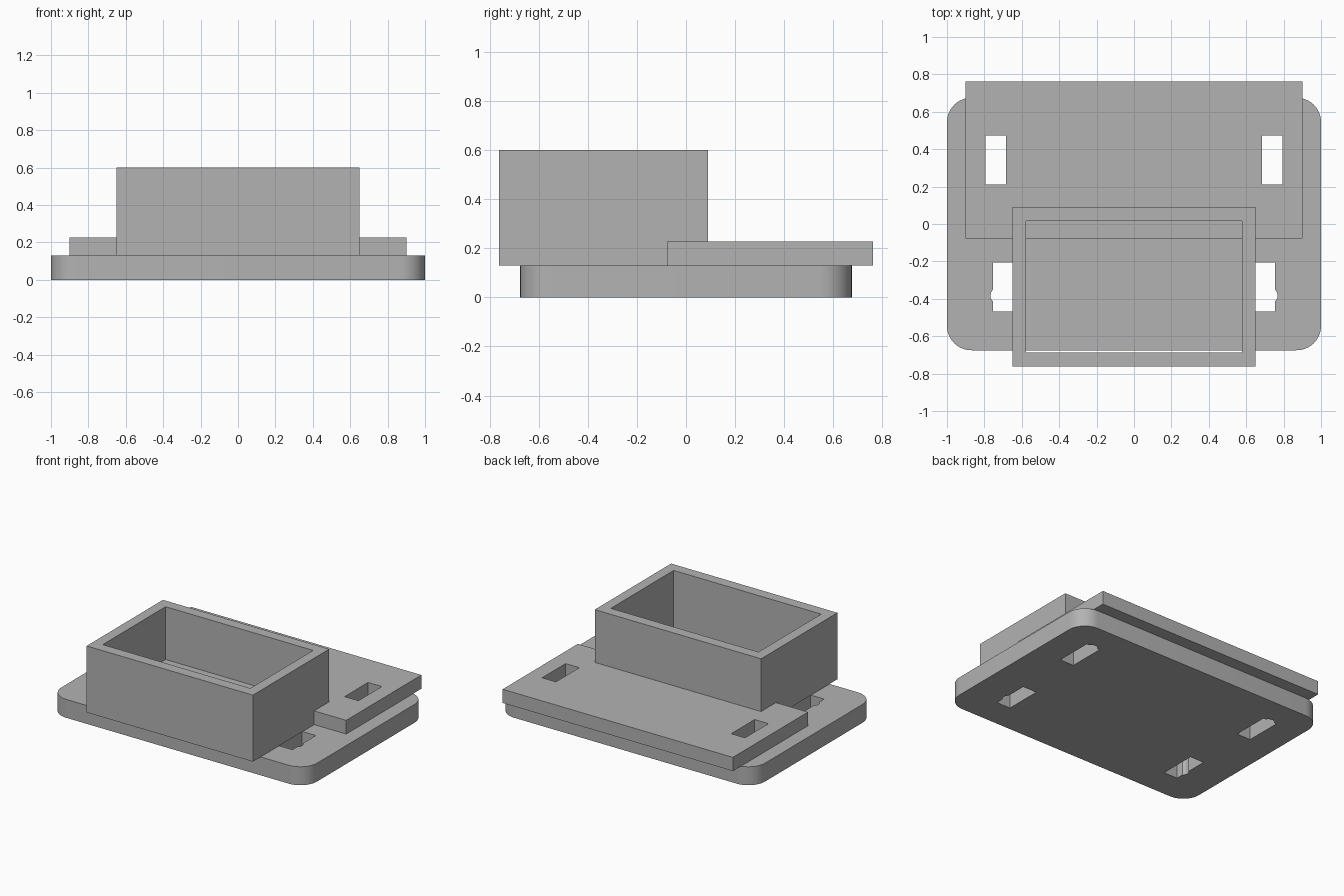
import bpy, bmesh, math
from mathutils import Matrix

cube = bpy.data.objects.get("Cube")
if cube:
    bpy.data.objects.remove(cube, do_unlink=True)

grey = bpy.data.materials.new("plain grey")
grey.use_nodes = True
GREY = (0.45, 0.45, 0.45, 1)
grey.diffuse_color = GREY
grey.node_tree.nodes["Principled BSDF"].inputs["Base Color"].default_value = GREY


def add_object(name, bm):
    bmesh.ops.recalc_face_normals(bm, faces=bm.faces)
    mesh = bpy.data.meshes.new(name)
    bm.to_mesh(mesh)
    bm.free()
    mesh.materials.append(grey)
    obj = bpy.data.objects.new(name, mesh)
    bpy.context.collection.objects.link(obj)
    return obj


def box(name, lo, hi):
    bm = bmesh.new()
    bmesh.ops.create_cube(bm, size=1)
    for v in bm.verts:
        v.co = [l + (c + 0.5) * (h - l) for l, h, c in zip(lo, hi, v.co)]
    return add_object(name, bm)


def cylinder(name, x, y, radius):
    bm = bmesh.new()
    bmesh.ops.create_cone(bm, cap_ends=True, segments=24, radius1=radius, radius2=radius,
                          depth=1, matrix=Matrix.Translation((x, y, 0)))
    return add_object(name, bm)


def cut(obj, cutter):
    mod = obj.modifiers.new("cut " + cutter.name, "BOOLEAN")
    mod.operation = "DIFFERENCE"
    mod.solver = "EXACT"
    mod.object = cutter
    cutter.hide_render = True
    cutter.hide_set(True)


BASE_TOP, PLATE_TOP, RIM = 0.13, 0.227, 0.6

# Base slab with rounded vertical corners
base = box("base_slab", (-1, -0.675, 0), (1, 0.675, BASE_TOP))
bm = bmesh.new()
bm.from_mesh(base.data)
uprights = [e for e in bm.edges if abs(e.verts[0].co.z - e.verts[1].co.z) > 0.01]
bmesh.ops.bevel(bm, geom=uprights, offset=0.13, segments=10, profile=0.5, affect="EDGES")
bm.to_mesh(base.data)
bm.free()

# Overhanging rear plate
plate = box("rear_plate", (-0.9, -0.077, BASE_TOP), (0.9, 0.762, PLATE_TOP))

# Open rectangular sleeve
sleeve = box("box_sleeve", (-0.65, -0.762, BASE_TOP), (0.65, 0.09, RIM))
cut(sleeve, box("sleeve_cutter", (-0.577, -0.686, 0), (0.577, 0.015, 1)))

# Mirrored slots, each with a small round relief
for name, s in (("left", 1), ("right", -1)):
    for part, inner, outer, y, targets in (
            ("front", 0.645, 0.753, -0.337, [base]),
            ("rear", 0.685, 0.793, 0.343, [base, plate])):
        xs = sorted((s * inner, s * outer))
        slot = box(f"{name}_{part}_slot_cutter", (xs[0], y - 0.131, -1), (xs[1], y + 0.131, 1))
        for target in targets:
            cut(target, slot)
    cut(base, cylinder(f"{name}_front_relief_cutter", s * 0.728, -0.383, 0.04))
    cut(base, cylinder(f"{name}_rear_relief_cutter", s * 0.74, 0.455, 0.04))

# Keep the rounded corners smooth and the edges sharp
bpy.ops.object.select_all(action="DESELECT")
base.select_set(True)
bpy.context.view_layer.objects.active = base
bpy.ops.object.shade_smooth_by_angle(angle=math.radians(30))
